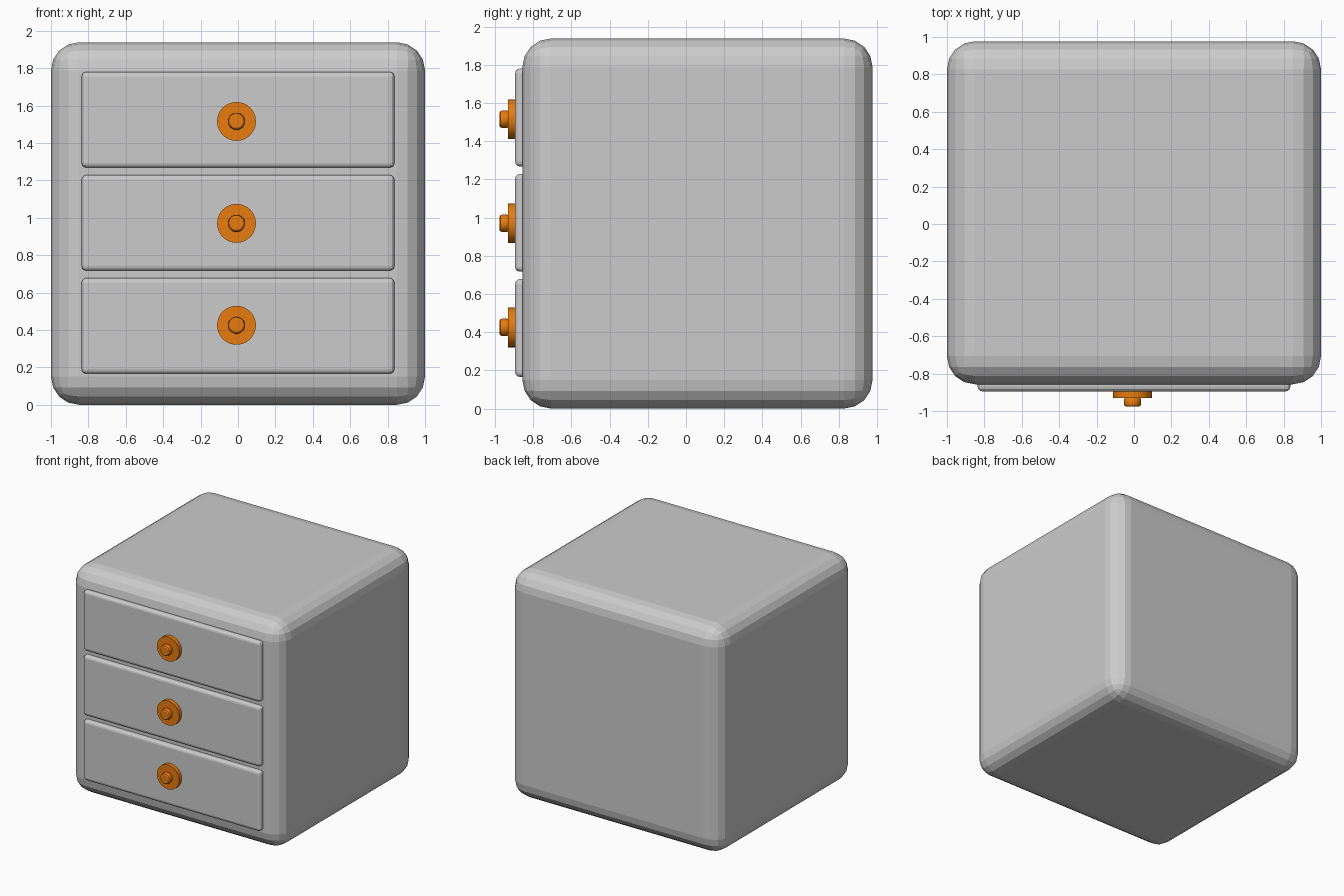
import bpy, bmesh, math
from mathutils import Matrix

if "Cube" in bpy.data.objects:
    bpy.data.objects.remove(bpy.data.objects["Cube"])


def material(name, rgb):
    m = bpy.data.materials.new(name)
    m.diffuse_color = (*rgb, 1)
    m.use_nodes = True
    m.node_tree.nodes["Principled BSDF"].inputs["Base Color"].default_value = m.diffuse_color
    return m


GREY = material("light grey", (0.6, 0.6, 0.6))
ORANGE = material("orange", (0.8, 0.2, 0.005))


def finish(bm, name, mat):
    bmesh.ops.recalc_face_normals(bm, faces=bm.faces)
    me = bpy.data.meshes.new(name)
    bm.to_mesh(me)
    bm.free()
    me.materials.append(mat)
    ob = bpy.data.objects.new(name, me)
    bpy.context.collection.objects.link(ob)
    return ob


def rounded_box(name, lo, hi, radius, segments, mat):
    bm = bmesh.new()
    bmesh.ops.create_cube(bm, size=1)
    for v in bm.verts:
        v.co = [lo[i] if v.co[i] < 0 else hi[i] for i in range(3)]
    bmesh.ops.bevel(bm, geom=bm.edges[:], offset=radius, segments=segments,
                    profile=0.5, affect='EDGES', clamp_overlap=True)
    return finish(bm, name, mat)


def turned(name, profile, x, z, mat, sides=32):
    """Revolve (radius, y) points around an axis along y."""
    bm = bmesh.new()
    vs = [bm.verts.new((r, y, 0)) for r, y in profile]
    es = [bm.edges.new(p) for p in zip(vs, vs[1:])]
    bmesh.ops.spin(bm, geom=vs + es, cent=(0, 0, 0), axis=(0, 1, 0),
                   angle=2 * math.pi, steps=sides)
    bmesh.ops.remove_doubles(bm, verts=bm.verts[:], dist=1e-5)
    bmesh.ops.transform(bm, matrix=Matrix.Translation((x, 0, z)), verts=bm.verts[:])
    ob = finish(bm, name, mat)
    ob.data.shade_smooth()
    ob.data.set_sharp_from_angle(angle=math.radians(30))
    return ob


# cabinet body
rounded_box("cabinet_body", (-1, -0.857, 0), (1, 0.977, 1.938), 0.15, 4, GREY)

# round backplate and small knob in one profile
HANDLE = [(0, -0.87), (0.104, -0.87), (0.104, -0.931), (0.042, -0.931),
          (0.046, -0.938), (0.046, -0.962), (0.042, -0.972), (0.034, -0.977), (0, -0.977)]

# three drawers with their handles
for i, level in enumerate(("bottom", "middle", "top")):
    z = 0.166 + 0.551 * i
    rounded_box(f"{level}_drawer", (-0.836, -0.895, z), (0.836, -0.78, z + 0.512),
                0.025, 3, GREY)
    turned(f"{level}_handle", HANDLE, -0.008, 0.425 + 0.545 * i, ORANGE)
